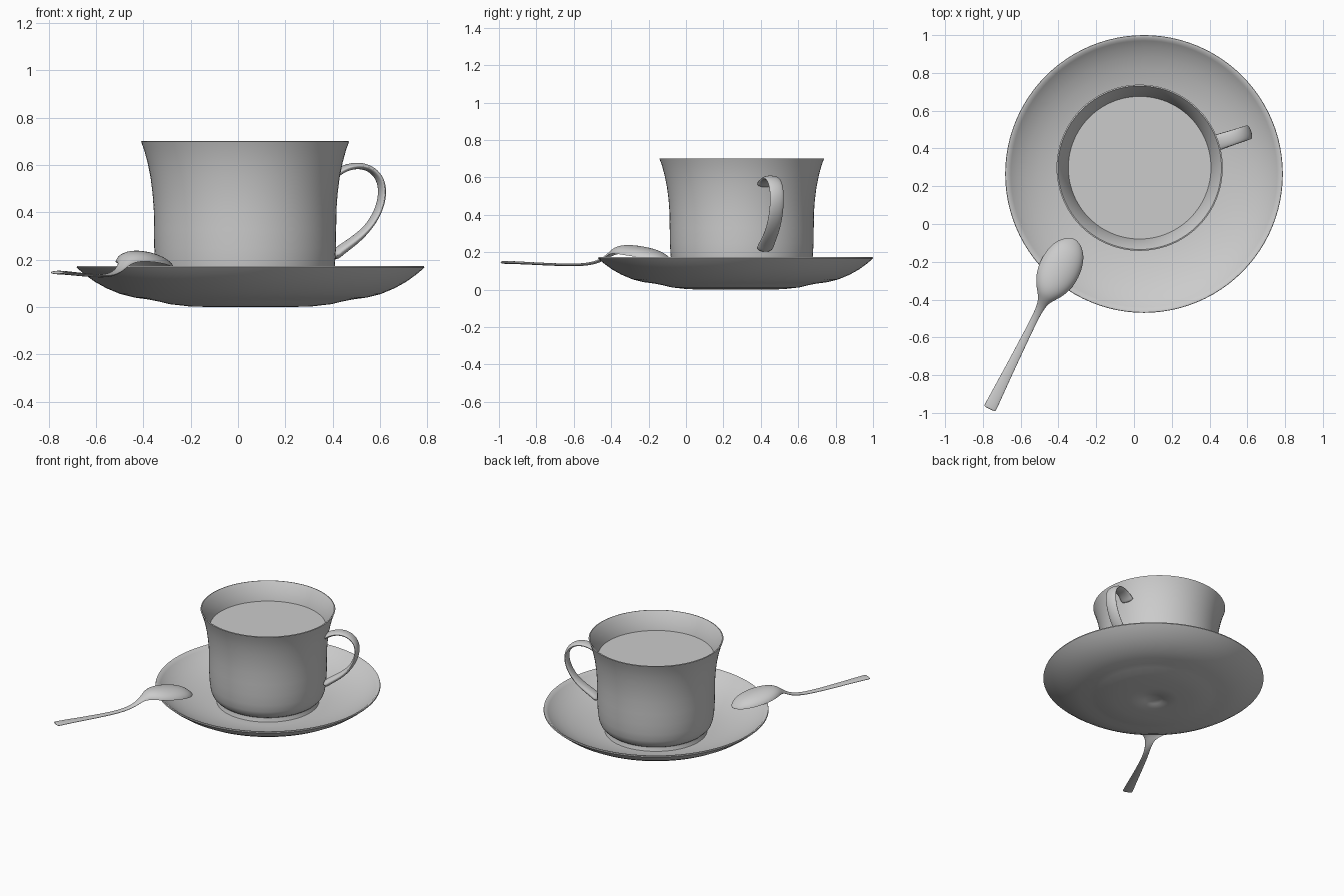
import bpy
import bmesh
from math import sin, cos, tau, radians, atan2
from mathutils import Vector

old = bpy.data.objects.get("Cube")
if old:
    bpy.data.objects.remove(old, do_unlink=True)

# One plain grey for everything
GREY = (0.6, 0.6, 0.6, 1)
grey = bpy.data.materials.new("plain grey")
grey.use_nodes = True
grey.diffuse_color = GREY
grey.node_tree.nodes["Principled BSDF"].inputs["Base Color"].default_value = GREY

CUP = Vector((0.03, 0.298, 0))
SAUCER = Vector((0.053, 0.265, 0))


def loft(name, rings, location, turn=0, caps=False, smooth_levels=0):
    """Skin a list of closed rings into one smooth object."""
    bm = bmesh.new()
    loops = [[bm.verts.new(p) for p in ring] for ring in rings]
    n = len(rings[0])
    for a, b in zip(loops, loops[1:]):
        for i in range(n):
            j = (i + 1) % n
            bm.faces.new((a[i], a[j], b[j], b[i]))
    if caps:
        bm.faces.new(loops[0])
        bm.faces.new(loops[-1])
    bmesh.ops.remove_doubles(bm, verts=bm.verts, dist=1e-5)
    bmesh.ops.recalc_face_normals(bm, faces=bm.faces)
    mesh = bpy.data.meshes.new(name)
    bm.to_mesh(mesh)
    bm.free()
    mesh.materials.append(grey)
    obj = bpy.data.objects.new(name, mesh)
    bpy.context.collection.objects.link(obj)
    obj.location = location
    obj.rotation_euler.z = turn
    bpy.ops.object.select_all(action="DESELECT")
    obj.select_set(True)
    bpy.context.view_layer.objects.active = obj
    bpy.ops.object.shade_smooth_by_angle(angle=radians(45))
    if smooth_levels:
        mod = obj.modifiers.new("smooth", "SUBSURF")
        mod.levels = mod.render_levels = smooth_levels
    return obj


def lathe(name, profile, location, steps=96):
    rings = [[(r * cos(tau * i / steps), r * sin(tau * i / steps), z)
              for i in range(steps)] for r, z in profile]
    return loft(name, rings, location)


# Saucer: underside with a shallow foot, rounded lip, dished top
lathe("saucer", [
    (0, .006), (.06, .006), (.066, .001), (.16, 0), (.26, .003), (.34, .012),
    (.39, .024), (.43, .032), (.49, .04), (.55, .055), (.61, .08), (.66, .108),
    (.70, .137), (.725, .158), (.735, .167), (.733, .174), (.723, .174),
    (.705, .158), (.67, .133), (.62, .105), (.56, .081), (.49, .06),
    (.42, .046), (.35, .038), (0, .035)], SAUCER)

# Cup: foot ring, rounded belly, flared lip, then the inner wall
lathe("cup", [
    (0, .036), (.32, .036), (.335, .04), (.33, .055), (.328, .068),
    (.345, .08), (.362, .1), (.373, .13), (.38, .18), (.384, .25), (.385, .33),
    (.386, .41), (.391, .48), (.4, .55), (.412, .61), (.427, .665), (.44, .7),
    (.433, .702), (.418, .68), (.399, .64), (.382, .6), (.371, .55),
    (.363, .48), (.358, .4), (.357, .25), (.345, .15), (.31, .09), (0, .08)],
    CUP)

# Flat drink surface touching the inner wall
lathe("drink", [(0, .58), (.378, .58)], CUP)

# Handle: flattened oval swept along an ear-shaped path
path = [Vector((r, 0, z)) for r, z in (
    (.392, .555), (.415, .573), (.455, .592), (.51, .6), (.565, .583),
    (.603, .54), (.613, .48), (.594, .405), (.548, .334), (.485, .28),
    (.42, .238), (.388, .21))]
rings = []
for k, p in enumerate(path):
    along = (path[min(k + 1, len(path) - 1)] - path[max(k - 1, 0)]).normalized()
    normal = Vector((-along.z, 0, along.x))
    flare = 1 + 0.25 * (abs(k / (len(path) - 1) - 0.5) * 2) ** 3
    thick = .014 * flare * (1.35 if k > 8 else 1)
    rings.append([p + normal * thick * sin(tau * i / 12)
                  + Vector((0, .04 * flare * cos(tau * i / 12), 0))
                  for i in range(12)])
loft("cup_handle", rings, CUP, radians(18), caps=True, smooth_levels=2)

# Spoon, bowl facing down: distance, half width, edge height, upper and lower arch
stations = [
    (0, .012, .147, .004, -.002), (.012, .042, .148, .016, .004),
    (.045, .079, .152, .043, .03), (.1, .104, .16, .058, .046),
    (.17, .114, .17, .063, .051), (.24, .106, .18, .061, .049),
    (.295, .083, .187, .052, .04), (.335, .054, .189, .037, .022),
    (.365, .031, .182, .02, .002), (.41, .021, .158, .01, -.008),
    (.47, .019, .14, .008, -.008), (.55, .02, .131, .007, -.007),
    (.7, .024, .134, .007, -.007), (.85, .029, .141, .007, -.007),
    (.97, .034, .146, .008, -.008), (1.0, .034, .146, .008, -.008),
    (1.006, .033, .146, .006, -.006)]
rings = []
for t, w, z, up, low in stations:
    ring = []
    for i in range(16):
        a = tau * i / 16
        arch = up * sin(a) if i <= 8 else -low * sin(a)
        ring.append((t, w * cos(a), z + arch))
    rings.append(ring)
loft("spoon", rings, (-.315, -.08, 0), atan2(-.9, -.45),
     caps=True, smooth_levels=2)
